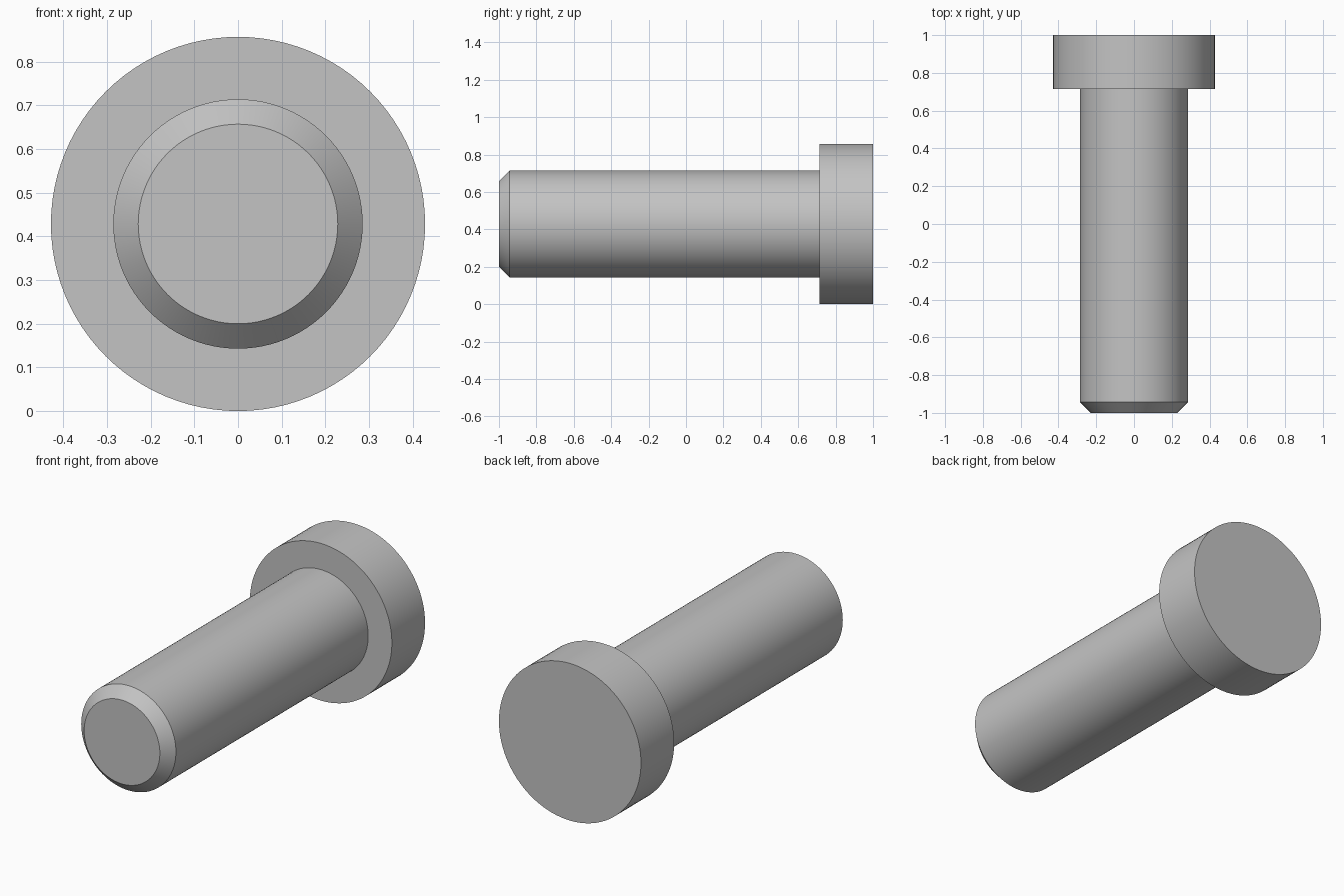
import bpy, bmesh, math
from mathutils import Matrix

cube = bpy.data.objects.get("Cube")
if cube:
    bpy.data.objects.remove(cube, do_unlink=True)

HEAD_R, SHANK_R, TIP_R = 0.4286, 0.2857, 0.2286
SEGMENTS = 96

steel = bpy.data.materials.new("grey_steel")
steel.use_nodes = True
colour = (0.55, 0.55, 0.55, 1)
steel.diffuse_color = colour
steel.node_tree.nodes["Principled BSDF"].inputs["Base Color"].default_value = colour

# Pin outline as (radius, y), from the chamfered tip to the back of the head
profile = [(TIP_R, -1), (SHANK_R, -0.943), (SHANK_R, 0.714),
           (HEAD_R, 0.714), (HEAD_R, 1)]

# Turn the outline about the y axis and cap both ends
bm = bmesh.new()
rings = []
for radius, y in profile:
    ring = []
    for i in range(SEGMENTS):
        a = math.tau * i / SEGMENTS
        ring.append(bm.verts.new((radius * math.cos(a), y, radius * math.sin(a))))
    rings.append(ring)
for a, b in zip(rings, rings[1:]):
    for i in range(SEGMENTS):
        j = (i + 1) % SEGMENTS
        bm.faces.new((a[i], a[j], b[j], b[i]))
bm.faces.new(rings[0])
bm.faces.new(rings[-1])
bmesh.ops.recalc_face_normals(bm, faces=bm.faces)
bmesh.ops.transform(bm, matrix=Matrix.Translation((0, 0, HEAD_R)), verts=bm.verts)

mesh = bpy.data.meshes.new("headed_pin")
bm.to_mesh(mesh)
bm.free()
mesh.materials.append(steel)
pin = bpy.data.objects.new("headed_pin", mesh)
bpy.context.collection.objects.link(pin)

# Smooth round sides with crisp edges
bpy.ops.object.select_all(action='DESELECT')
pin.select_set(True)
bpy.context.view_layer.objects.active = pin
bpy.ops.object.shade_smooth_by_angle(angle=math.radians(30))
